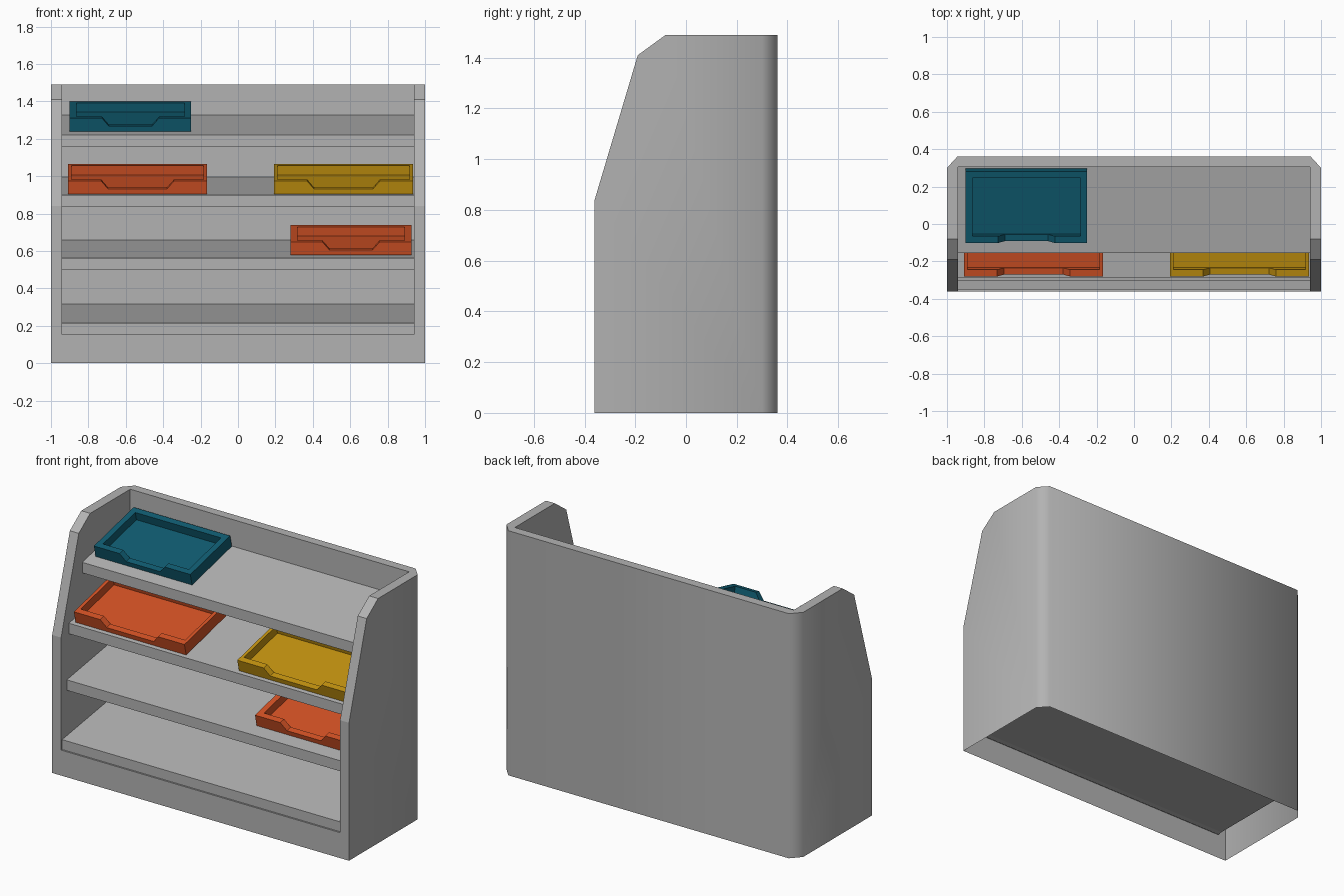
import bpy, bmesh, math
from mathutils import Matrix

if "Cube" in bpy.data.objects:
    bpy.data.objects.remove(bpy.data.objects["Cube"])


def material(name, rgb):
    m = bpy.data.materials.new(name)
    m.diffuse_color = (*rgb, 1)
    m.use_nodes = True
    m.node_tree.nodes["Principled BSDF"].inputs["Base Color"].default_value = m.diffuse_color
    return m


GREY = material("grey", (0.45, 0.45, 0.45))
TEAL = material("teal", (0.005, 0.107, 0.165))
ORANGE = material("orange", (0.65, 0.084, 0.018))
YELLOW = material("mustard", (0.55, 0.29, 0.005))


def finish(bm, name, mat):
    bmesh.ops.recalc_face_normals(bm, faces=bm.faces)
    me = bpy.data.meshes.new(name)
    bm.to_mesh(me)
    bm.free()
    me.materials.append(mat)
    ob = bpy.data.objects.new(name, me)
    bpy.context.collection.objects.link(ob)
    return ob


def face(bm, pts):
    return bm.faces.new([bm.verts.new(p) for p in pts])


def prism(bm, pts, offset):
    # extrude a flat polygon along an offset
    f = face(bm, pts)
    g = bmesh.ops.extrude_face_region(bm, geom=[f], use_keep_orig=True)
    vs = [e for e in g["geom"] if isinstance(e, bmesh.types.BMVert)]
    bmesh.ops.translate(bm, vec=offset, verts=vs)


def box(bm, x0, x1, y0, y1, z0, z1):
    prism(bm, [(x0, y0, z0), (x1, y0, z0), (x1, y1, z0), (x0, y1, z0)], (0, 0, z1 - z0))


# cabinet shell: thick side and back walls, open underneath
W, D, H, IX, IY, BZ = 1.0, 0.36, 1.49, 0.94, 0.305, 0.155
CX, CY = 0.945, 0.30                      # where the back corner chamfer starts
rim = [(-D, 0.84), (-0.19, 1.41), (-0.08, H)]
bm = bmesh.new()
smooth = []
for s in (-1, 1):
    # outer side, chamfer, inner side
    smooth.append(face(bm, [(s * W, -D, 0), (s * W, CY, 0), (s * W, CY, H)]
                       + [(s * W, y, z) for y, z in reversed(rim)]))
    smooth.append(face(bm, [(s * W, CY, 0), (s * CX, D, 0), (s * CX, D, H), (s * W, CY, H)]))
    face(bm, [(s * IX, -D, BZ), (s * IX, IY, BZ), (s * IX, IY, H)]
         + [(s * IX, y, z) for y, z in reversed(rim)])
    # sloping rim
    for (y0, z0), (y1, z1) in zip(rim, rim[1:]):
        face(bm, [(s * W, y0, z0), (s * IX, y0, z0), (s * IX, y1, z1), (s * W, y1, z1)])
smooth.append(face(bm, [(-CX, D, 0), (CX, D, 0), (CX, D, H), (-CX, D, H)]))
face(bm, [(-IX, IY, BZ), (IX, IY, BZ), (IX, IY, H), (-IX, IY, H)])
face(bm, [(-IX, -D, BZ), (IX, -D, BZ), (IX, IY, BZ), (-IX, IY, BZ)])
# front plinth with both uprights, and the flat top rim
zf, yf = rim[0][1], rim[-1][0]
face(bm, [(-W, -D, 0), (W, -D, 0), (W, -D, zf), (IX, -D, zf), (IX, -D, BZ),
          (-IX, -D, BZ), (-IX, -D, zf), (-W, -D, zf)])
face(bm, [(-W, yf, H), (-IX, yf, H), (-IX, IY, H), (IX, IY, H), (IX, yf, H), (W, yf, H),
          (W, CY, H), (CX, D, H), (-CX, D, H), (-W, CY, H)])
for f in smooth:
    f.smooth = True
bmesh.ops.remove_doubles(bm, verts=bm.verts, dist=0.0001)
bmesh.ops.recalc_face_normals(bm, faces=bm.faces)
for e in bm.edges:
    e.smooth = e.calc_face_angle(3.0) < math.radians(55)
finish(bm, "cabinet_shell", GREY)

# sloping shelves: front y, front top z, back top z
for i, (y, z, zb) in enumerate([(-0.35, 0.215, 0.317), (-0.305, 0.562, 0.66),
                                (-0.285, 0.899, 0.997), (-0.155, 1.22, 1.327)]):
    bm = bmesh.new()
    t = 0.064
    prism(bm, [(-IX, y, z - t), (-IX, IY, zb - t), (-IX, IY, zb), (-IX, y, z)], (2 * IX, 0, 0))
    finish(bm, f"shelf_{i + 1}", GREY)


# trays with a notched front, tilted back on the shelves
def tray(name, mat, cx, y, z, w, wall, notch):
    d, h, t, floor, low = 0.393, 0.072, 0.037, 0.022, 0.028
    a, nb = w / 2, notch - 0.037
    bm = bmesh.new()
    prism(bm, [(-a, 0, 0), (a, 0, 0), (a, 0, h), (notch, 0, h), (nb, 0, low),
               (-nb, 0, low), (-notch, 0, h), (-a, 0, h)], (0, t, 0))
    box(bm, -a, a, d - t, d, 0, h)
    for x0, x1 in ((-a, -a + wall), (a - wall, a)):
        box(bm, x0, x1, t, d - t, 0, h)
    box(bm, -a + wall, a - wall, t, d - t, 0, floor)
    ob = finish(bm, name, mat)
    ob.matrix_world = Matrix.Translation((cx, y, z)) @ Matrix.Rotation(math.radians(13.2), 4, 'X')


tray("teal_tray", TEAL, -0.575, -0.085, 1.24, 0.65, 0.036, 0.152)
tray("wide_orange_tray", ORANGE, -0.537, -0.264, 0.905, 0.745, 0.02, 0.195)
tray("mustard_tray", YELLOW, 0.564, -0.264, 0.905, 0.745, 0.02, 0.195)
tray("small_orange_tray", ORANGE, 0.604, -0.222, 0.578, 0.645, 0.036, 0.152)
